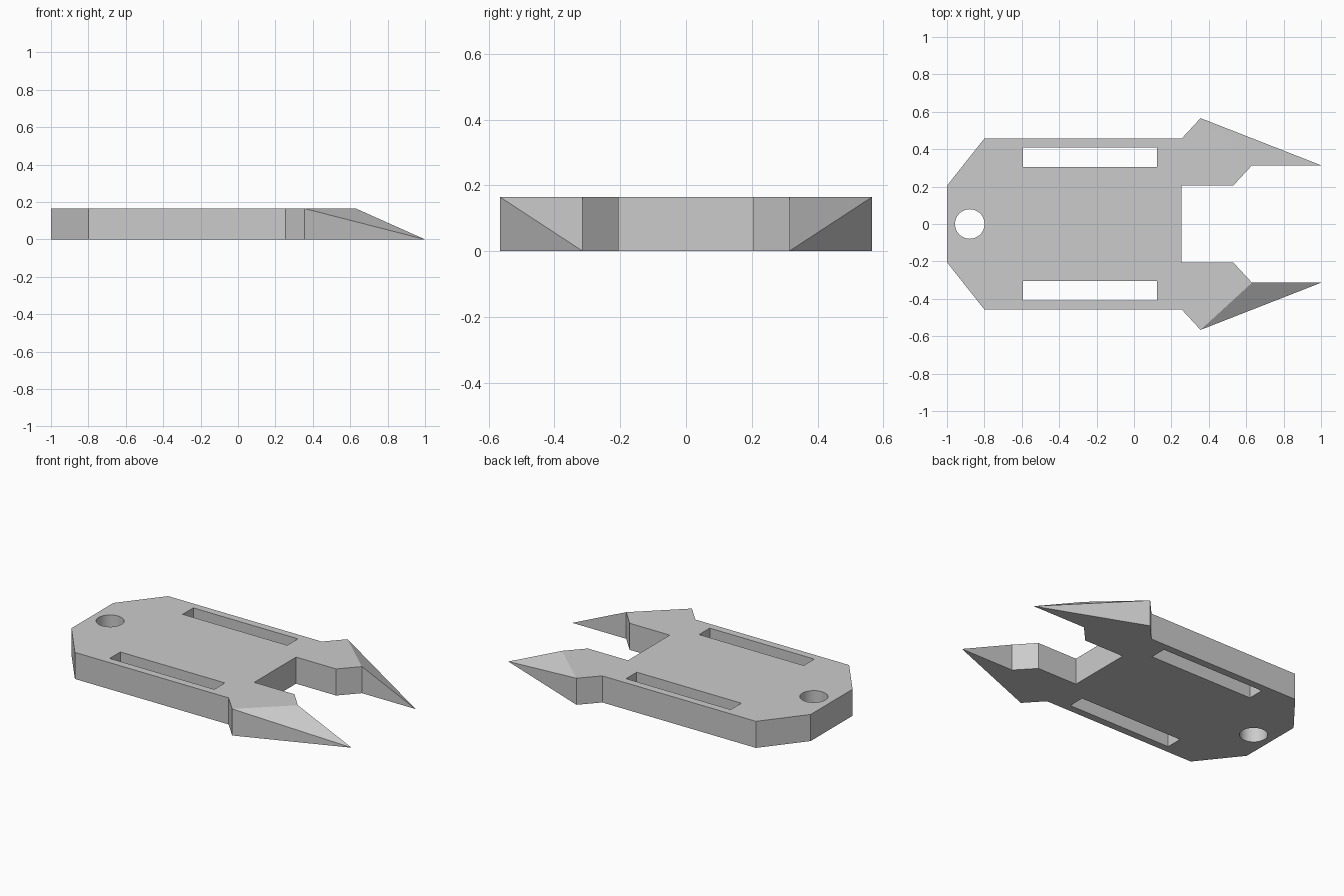
import bpy
import bmesh
import math
from mathutils import Matrix

cube = bpy.data.objects.get("Cube")
if cube:
    bpy.data.objects.remove(cube, do_unlink=True)

HEIGHT = 0.165
# One half of the outline, from the blunt end round the prong to the notch
HALF = [(-1, 0.205), (-0.8, 0.457), (0.255, 0.457), (0.356, 0.566),
        (1, 0.314), (0.631, 0.314), (0.53, 0.205), (0.255, 0.205)]
TIP = 4

grey = bpy.data.materials.new("plain grey")
grey.use_nodes = True
colour = (0.6, 0.6, 0.6, 1)
grey.diffuse_color = colour
grey.node_tree.nodes["Principled BSDF"].inputs["Base Color"].default_value = colour


def make_object(name, bm):
    bmesh.ops.recalc_face_normals(bm, faces=bm.faces)
    mesh = bpy.data.meshes.new(name)
    bm.to_mesh(mesh)
    bm.free()
    obj = bpy.data.objects.new(name, mesh)
    mesh.materials.append(grey)
    bpy.context.collection.objects.link(obj)
    return obj


# Pronged plate: flat bottom, upright sides, prong tips sloping to the ground
outline = HALF + [(x, -y) for x, y in reversed(HALF)]
count = len(outline)
tips = (TIP, count - 1 - TIP)
bm = bmesh.new()
low = [bm.verts.new((x, y, 0)) for x, y in outline]
high = [low[i] if i in tips else bm.verts.new((x, y, HEIGHT))
        for i, (x, y) in enumerate(outline)]
bm.faces.new(low)
bm.faces.new([v for i, v in enumerate(high) if i not in tips])
for i in range(count):
    j = (i + 1) % count
    corners = [low[i], low[j], high[j], high[i]]
    bm.faces.new(list(dict.fromkeys(corners)))
for t in tips:
    bm.faces.new([high[t - 1], high[t], high[t + 1]])
plate = make_object("pronged_plate", bm)

# Cutters: two long slots and a round hole
cutters = []
for side, name in ((1, "left_slot_cutter"), (-1, "right_slot_cutter")):
    bm = bmesh.new()
    bmesh.ops.create_cube(bm, size=1, matrix=Matrix.Translation(
        (-0.235, side * 0.358, HEIGHT / 2)) @ Matrix.Diagonal((0.718, 0.104, 0.5, 1)))
    cutters.append(make_object(name, bm))
bm = bmesh.new()
bmesh.ops.create_cone(bm, cap_ends=True, segments=48, radius1=0.079, radius2=0.079,
                      depth=0.5, matrix=Matrix.Translation((-0.878, 0, HEIGHT / 2)))
cutters.append(make_object("round_hole_cutter", bm))

bpy.ops.object.select_all(action="DESELECT")
plate.select_set(True)
bpy.context.view_layer.objects.active = plate
for cutter in cutters:
    cutter.hide_render = True
    cut = plate.modifiers.new(cutter.name, "BOOLEAN")
    cut.operation = "DIFFERENCE"
    cut.solver = "EXACT"
    cut.object = cutter
    bpy.ops.object.modifier_apply(modifier=cut.name)
for cutter in cutters:
    bpy.data.objects.remove(cutter, do_unlink=True)

# Smooth only the round hole; keep all other edges crisp
bpy.ops.object.shade_smooth_by_angle(angle=math.radians(20))
